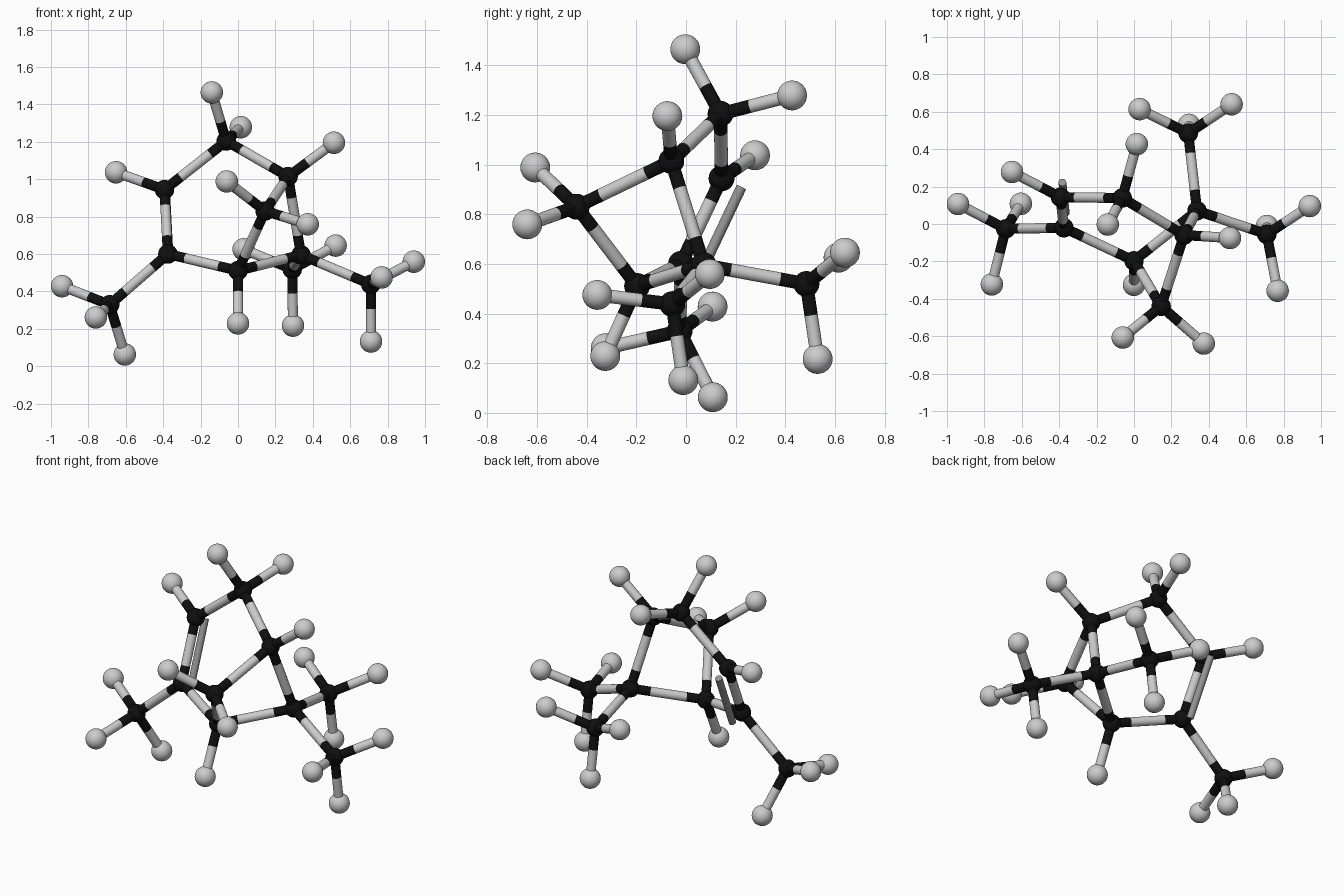
import bpy
from mathutils import Vector

if "Cube" in bpy.data.objects:
    bpy.data.objects.remove(bpy.data.objects["Cube"])

C_R, H_R, BOND_R, PI_R = 0.052, 0.06, 0.027, 0.021

black = bpy.data.materials.new("black")
black.diffuse_color = (0.005, 0.005, 0.005, 1)
black.use_nodes = True
black.node_tree.nodes["Principled BSDF"].inputs["Base Color"].default_value = black.diffuse_color
dark_grey = bpy.data.materials.new("dark_grey")
dark_grey.diffuse_color = (0.3, 0.3, 0.3, 1)
dark_grey.use_nodes = True
dark_grey.node_tree.nodes["Principled BSDF"].inputs["Base Color"].default_value = dark_grey.diffuse_color

# carbon: position, followed by the hydrogens attached to it
ATOMS = {
    "ring_double": ((-0.375, -0.02, 0.60), []),
    "ring_alkene": ((-0.393, 0.143, 0.944), [(-0.652, 0.278, 1.037)]),
    "ring_top": ((-0.063, 0.139, 1.204), [(-0.14, -0.003, 1.464), (0.015, 0.427, 1.278)]),
    "ring_right": ((0.268, -0.059, 1.014), [(0.513, -0.075, 1.195)]),
    "ring_front": ((0.0, -0.197, 0.511), [(0.0, -0.325, 0.229)]),
    "bridge": ((0.337, 0.071, 0.595), []),
    "front_bridge": ((0.145, -0.44, 0.83), [(-0.06, -0.607, 0.988), (0.373, -0.639, 0.759)]),
    "left_methyl": ((-0.686, -0.026, 0.329),
                    [(-0.941, 0.107, 0.428), (-0.76, -0.323, 0.261), (-0.605, 0.108, 0.063)]),
    "right_methyl": ((0.71, -0.055, 0.438),
                     [(0.94, 0.096, 0.559), (0.768, -0.357, 0.475), (0.711, -0.011, 0.132)]),
    "back_methyl": ((0.29, 0.485, 0.519),
                    [(0.522, 0.64, 0.645), (0.03, 0.614, 0.625), (0.294, 0.53, 0.217)]),
}

LINKS = [
    ("ring_double", "ring_alkene"), ("ring_alkene", "ring_top"),
    ("ring_top", "ring_right"), ("ring_right", "bridge"),
    ("bridge", "ring_front"), ("ring_front", "ring_double"),
    ("ring_right", "front_bridge"), ("front_bridge", "ring_front"),
    ("ring_double", "left_methyl"), ("bridge", "right_methyl"),
    ("bridge", "back_methyl"),
]


def finish(name, mat):
    ob = bpy.context.object
    ob.name = name
    if mat:
        ob.data.materials.append(mat)
    bpy.ops.object.shade_smooth_by_angle()


def ball(name, pos, radius, mat=None):
    bpy.ops.mesh.primitive_uv_sphere_add(segments=32, ring_count=16, radius=radius, location=pos)
    finish(name, mat)


def rod(name, a, b, radius, mat=None):
    d = b - a
    bpy.ops.mesh.primitive_cylinder_add(vertices=24, radius=radius, depth=d.length,
                                        location=(a + b) / 2)
    bpy.context.object.rotation_euler = d.to_track_quat('Z', 'Y').to_euler()
    finish(name, mat)


# atoms and hydrogen bonds (black half, grey half)
for name, (pos, hydrogens) in ATOMS.items():
    c = Vector(pos)
    ball(name + "_carbon", c, C_R, black)
    for h in map(Vector, hydrogens):
        ball(name + "_hydrogen", h, H_R)
        mid = c.lerp(h, 0.42)
        rod(name + "_bond_dark", c, mid, BOND_R, black)
        rod(name + "_bond_light", mid, h, BOND_R)

# carbon to carbon bonds (black ends, grey middle)
for p, q in LINKS:
    a, b = Vector(ATOMS[p][0]), Vector(ATOMS[q][0])
    m, n = a.lerp(b, 0.26), a.lerp(b, 0.74)
    rod("link_start", a, m, BOND_R, black)
    rod("link_middle", m, n, BOND_R)
    rod("link_end", n, b, BOND_R, black)

# thin second rod of the double bond
off = Vector((0.01, 0.08, -0.035))
rod("double_bond_rod", Vector(ATOMS["ring_double"][0]) + off,
    Vector(ATOMS["ring_alkene"][0]) + off, PI_R, dark_grey)
